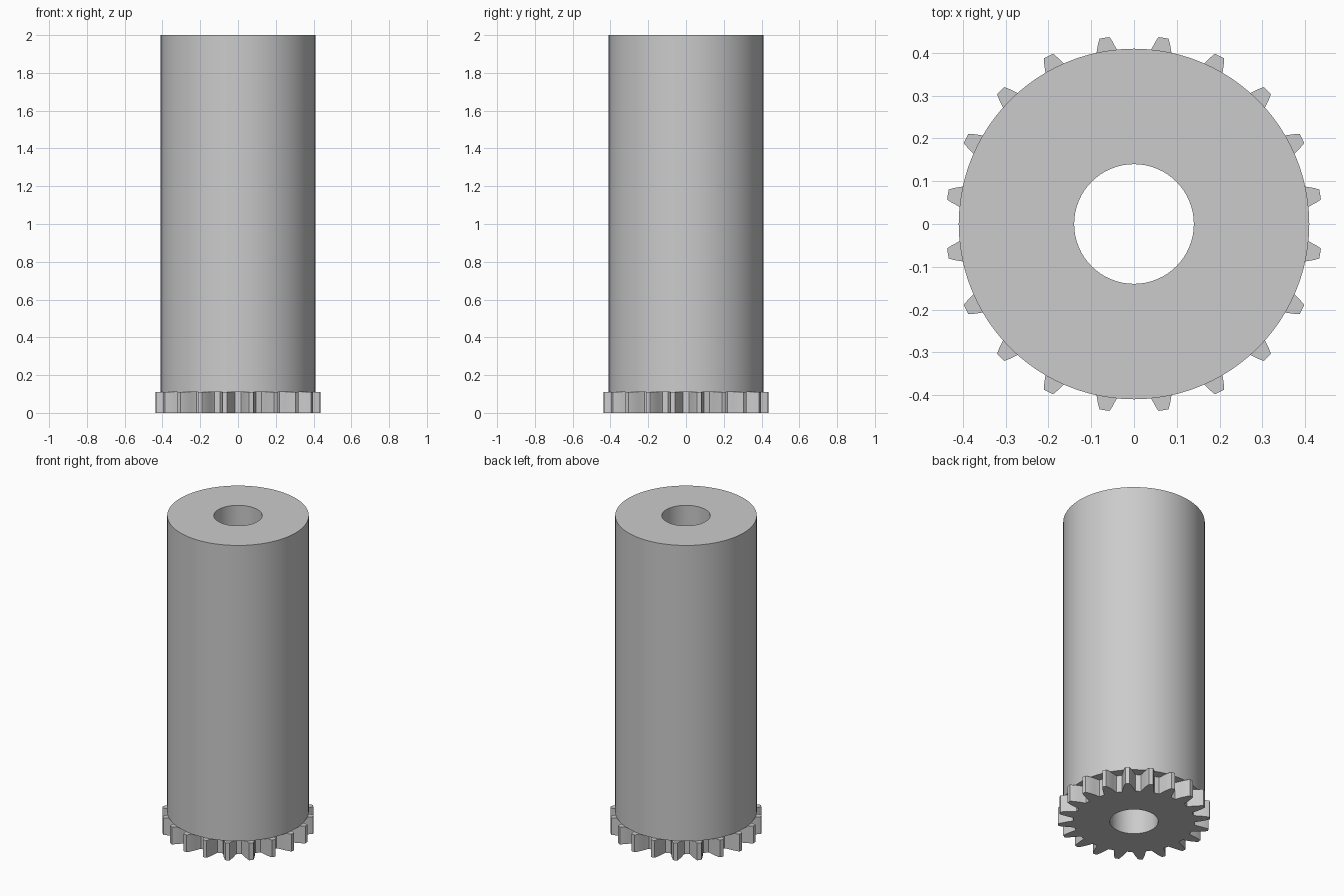
import bpy
import bmesh
from math import cos, sin, tau, radians

TEETH = 20
BORE_RADIUS = 0.14
GEAR_TOP = 0.11

if "Cube" in bpy.data.objects:
    bpy.data.objects.remove(bpy.data.objects["Cube"])

grey = bpy.data.materials.new("plain grey")
grey.use_nodes = True
grey.diffuse_color = (0.6, 0.6, 0.6, 1)
grey.node_tree.nodes["Principled BSDF"].inputs["Base Color"].default_value = (0.6, 0.6, 0.6, 1)


def circle(radius, sides):
    return [(radius * cos(tau * i / sides), radius * sin(tau * i / sides)) for i in range(sides)]


def gear_outline():
    # Radius and half width along one flank, from root to tip
    flank = [(0.352, 0.040), (0.362, 0.036), (0.385, 0.031), (0.41, 0.024), (0.43, 0.017), (0.441, 0.012)]
    tooth = [(r, -w / r) for r, w in flank] + [(r, w / r) for r, w in reversed(flank)]
    points = []
    for i in range(TEETH):
        middle = tau * (i + 0.5) / TEETH
        points += [(r * cos(middle + a), r * sin(middle + a)) for r, a in tooth]
    return points


def bored_prism(name, outline, bottom, top):
    """Extrude an outline with a round bore through it."""
    bm = bmesh.new()
    edges = []
    for loop in (outline, circle(BORE_RADIUS, 64)):
        verts = [bm.verts.new((x, y, bottom)) for x, y in loop]
        edges += [bm.edges.new((v, verts[i - 1])) for i, v in enumerate(verts)]
    bmesh.ops.triangle_fill(bm, edges=edges, use_beauty=True, normal=(0, 0, -1))
    base = bm.faces[:]
    grown = bmesh.ops.extrude_face_region(bm, geom=base, use_keep_orig=True)["geom"]
    for v in grown:
        if isinstance(v, bmesh.types.BMVert):
            v.co.z = top
    bmesh.ops.recalc_face_normals(bm, faces=bm.faces[:])
    mesh = bpy.data.meshes.new(name)
    bm.to_mesh(mesh)
    bm.free()
    mesh.materials.append(grey)
    obj = bpy.data.objects.new(name, mesh)
    bpy.context.collection.objects.link(obj)
    bpy.ops.object.select_all(action="DESELECT")
    obj.select_set(True)
    bpy.context.view_layer.objects.active = obj
    bpy.ops.object.shade_smooth_by_angle(angle=radians(30))


# Toothed base and the long barrel on top of it
bored_prism("gear_base", gear_outline(), 0, GEAR_TOP)
bored_prism("barrel", circle(0.41, 96), GEAR_TOP, 2)
